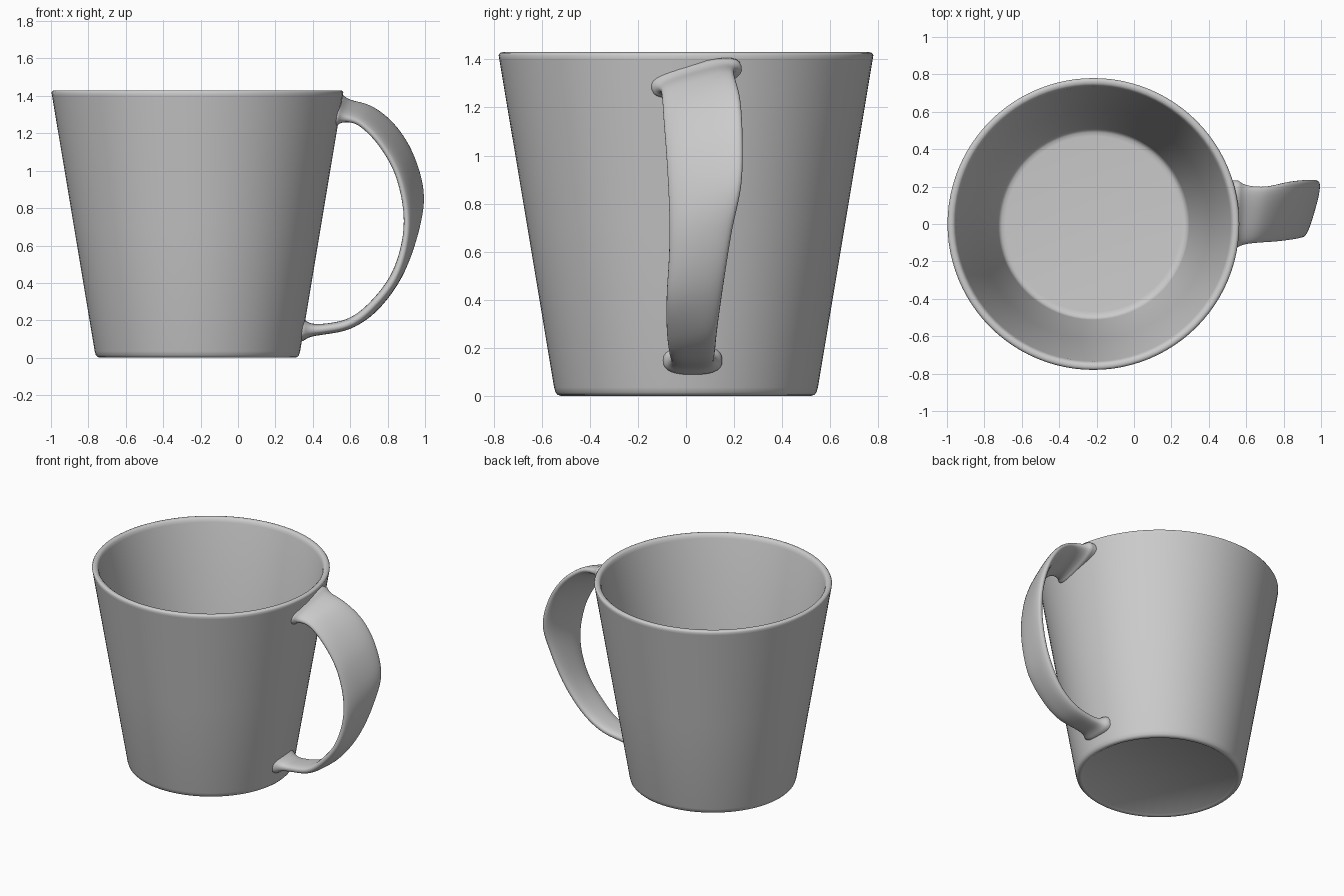
import bpy, bmesh, math
from mathutils import Vector

if "Cube" in bpy.data.objects:
    bpy.data.objects.remove(bpy.data.objects["Cube"])

CX = -0.217          # axis of the cup body
SEG = 96


def outer_r(z):
    return 0.543 + 0.239 * z / 1.43


def make_object(name, bm):
    bmesh.ops.recalc_face_normals(bm, faces=bm.faces)
    mesh = bpy.data.meshes.new(name)
    bm.to_mesh(mesh)
    bm.free()
    obj = bpy.data.objects.new(name, mesh)
    bpy.context.collection.objects.link(obj)
    for o in bpy.context.selected_objects:
        o.select_set(False)
    obj.select_set(True)
    bpy.context.view_layer.objects.active = obj
    bpy.ops.object.shade_smooth_by_angle(angle=math.radians(50))
    return obj


def bridge(bm, rings):
    for a, b in zip(rings, rings[1:]):
        n = len(a)
        for i in range(n):
            bm.faces.new((a[i], a[(i + 1) % n], b[(i + 1) % n], b[i]))


# Cup body: lathed profile from underside, up the outside, over the rim, to the inner floor
profile = [(0.495, 0.012), (0.508, 0.003), (0.522, 0.0), (0.534, 0.004),
           (0.543, 0.014), (0.549, 0.035), (outer_r(0.7), 0.7),
           (outer_r(1.40), 1.40), (0.780, 1.418), (0.774, 1.427), (0.764, 1.43),
           (0.750, 1.428), (0.741, 1.420), (0.734, 1.40),
           (0.616, 0.7), (0.512, 0.085), (0.505, 0.062), (0.49, 0.052), (0.47, 0.05)]
bm = bmesh.new()
rings = [[bm.verts.new((CX + r * math.cos(2 * math.pi * i / SEG),
                        r * math.sin(2 * math.pi * i / SEG), z)) for i in range(SEG)]
         for r, z in profile]
bridge(bm, rings)
bm.faces.new(rings[0])
bm.faces.new(rings[-1])
make_object("cup_body", bm)

# Handle: twisted strap lofted between its back (+y) edge and its front (-y) edge
back_edge = [(0.47, .20, 1.365), (0.58, .20, 1.362), (0.71, .20, 1.335), (0.835, .225, 1.235),
             (0.93, .235, 1.08), (0.982, .23, 0.88), (0.95, .19, 0.68), (0.865, .155, 0.46),
             (0.74, .13, 0.28), (0.6, .12, 0.185), (0.45, .115, 0.152), (0.3, .12, 0.148)]
front_edge = [(0.47, -.115, 1.285), (0.55, -.11, 1.28), (0.65, -.10, 1.25), (0.76, -.092, 1.14),
              (0.85, -.08, 0.98), (0.895, -.07, 0.78), (0.888, -.07, 0.60), (0.83, -.08, 0.42),
              (0.72, -.08, 0.28), (0.6, -.07, 0.185), (0.45, -.06, 0.152), (0.3, -.065, 0.148)]


def smooth_path(points, steps):
    p = [Vector(q) for q in points]
    p = [2 * p[0] - p[1]] + p + [2 * p[-1] - p[-2]]
    out = []
    for i in range(1, len(p) - 2):
        a, b, c, d = p[i - 1:i + 3]
        for k in range(steps):
            t = k / steps
            out.append(0.5 * (2 * b + (c - a) * t + (2 * a - 5 * b + 4 * c - d) * t ** 2
                              + (3 * b - a - 3 * c + d) * t ** 3))
    return out + [p[-2]]


edge_a, edge_b = smooth_path(back_edge, 10), smooth_path(front_edge, 10)
mids = [(a + b) / 2 for a, b in zip(edge_a, edge_b)]
bm = bmesh.new()
rings = []
for k, c in enumerate(mids):
    side = (edge_a[k] - edge_b[k]) / 2
    tangent = mids[min(k + 1, len(mids) - 1)] - mids[max(k - 1, 0)]
    normal = tangent.cross(side).normalized()
    # the strap flares where it meets the wall
    gap = max(math.hypot(c.x - CX, c.y) - outer_r(c.z), 0)
    flare = 0.032 * math.exp(-gap / 0.03)
    wide = side.length + flare
    ring = []
    for i in range(28):
        t = 2 * math.pi * i / 28
        u = math.copysign(abs(math.cos(t)) ** 0.75, math.cos(t))
        v = math.copysign(abs(math.sin(t)) ** 0.75, math.sin(t))
        q = c + side.normalized() * wide * u + normal * (0.028 + flare) * v
        # keep the ends buried inside the wall
        r, least = math.hypot(q.x - CX, q.y), outer_r(q.z) - 0.018
        if r < least:
            q.x = CX + (q.x - CX) * least / r
            q.y *= least / r
        ring.append(bm.verts.new(q))
    rings.append(ring)
bridge(bm, rings)
make_object("handle", bm)
